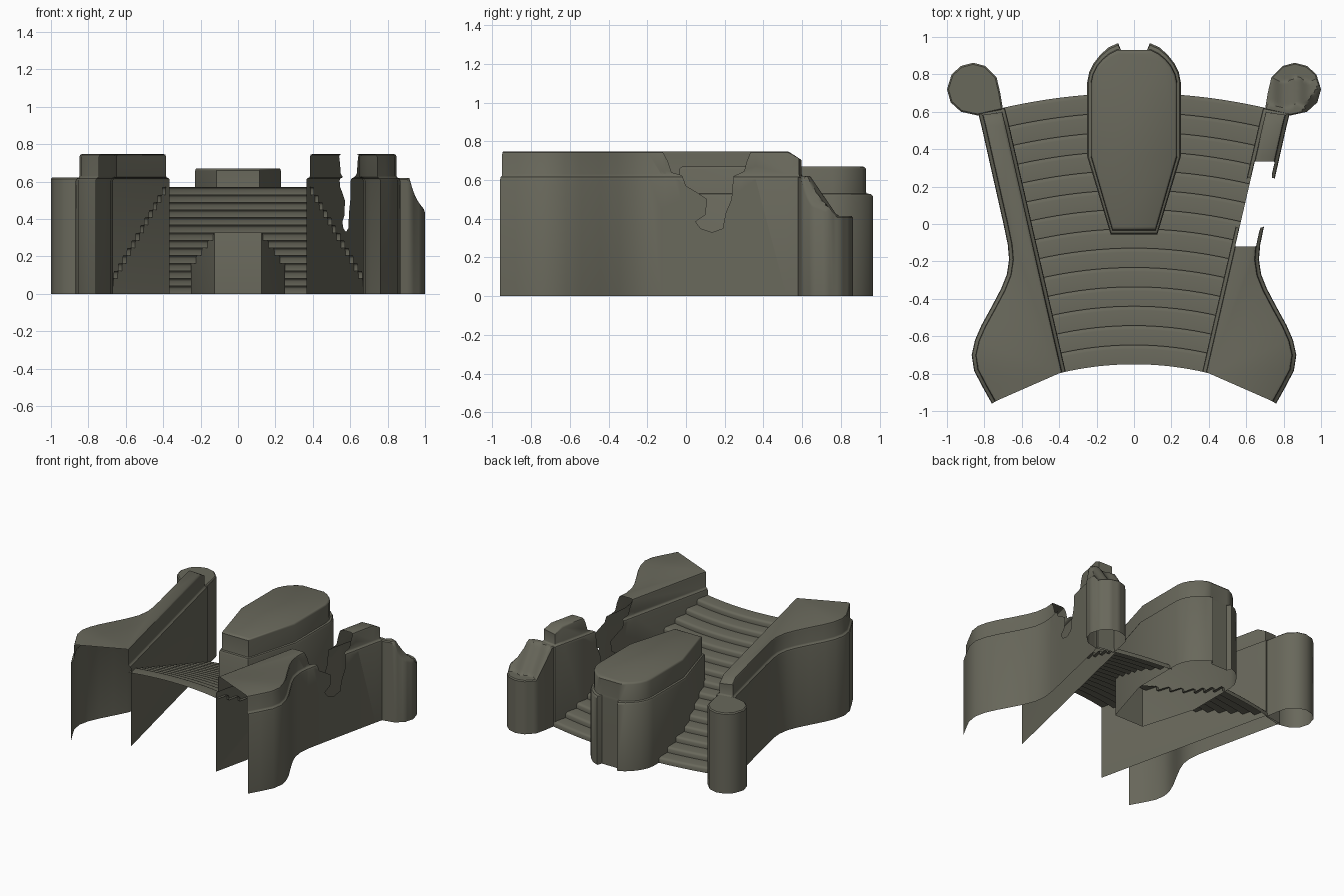
import bpy, bmesh, math
from mathutils import Vector

if "Cube" in bpy.data.objects:
    bpy.data.objects.remove(bpy.data.objects["Cube"])

stone = bpy.data.materials.new("olive grey stone")
stone.diffuse_color = (0.14, 0.138, 0.105, 1)
stone.use_nodes = True
stone.node_tree.nodes["Principled BSDF"].inputs["Base Color"].default_value = stone.diffuse_color


def make(name, bm, normals=True):
    if normals:
        bmesh.ops.recalc_face_normals(bm, faces=bm.faces)
    me = bpy.data.meshes.new(name)
    bm.to_mesh(me)
    bm.free()
    me.materials.append(stone)
    ob = bpy.data.objects.new(name, me)
    bpy.context.collection.objects.link(ob)
    return ob


def smooth(ob, angle=38):
    for p in ob.data.polygons:
        p.use_smooth = True
    ob.data.set_sharp_from_angle(angle=math.radians(angle))


def loft(rings):
    """Closed rings of 3D points joined by quads, returns bmesh and rings of verts."""
    bm = bmesh.new()
    vs = [[bm.verts.new(p) for p in r] for r in rings]
    n = len(vs[0])
    for a, b in zip(vs, vs[1:]):
        for i in range(n):
            j = (i + 1) % n
            bm.faces.new((a[i], a[j], b[j], b[i]))
    return bm, vs


def inset(path, d):
    """Move an open path sideways by d (mitred)."""
    out = []
    P = [Vector(p) for p in path]
    for i, p in enumerate(P):
        ds = []
        if i > 0:
            ds.append((p - P[i - 1]).normalized())
        if i < len(P) - 1:
            ds.append((P[i + 1] - p).normalized())
        ns = [Vector((-t.y, t.x)) for t in ds]
        m = sum(ns, Vector((0, 0))).normalized()
        out.append(p + m * d / max(0.5, m.dot(ns[0])))
    return out


def inside(y, z, poly):
    hit = False
    for (y0, z0), (y1, z1) in zip(poly, poly[1:] + poly[:1]):
        if (z0 > z) != (z1 > z) and y < y0 + (z - z0) / (z1 - z0) * (y1 - y0):
            hit = not hit
    return hit


def slice_mesh(bm, y, z, ny, nz, lo=-9, hi=9):
    faces = [f for f in bm.faces if lo < f.calc_center_median().y < hi]
    geom = list({e for f in faces for e in list(f.edges) + list(f.verts)}) + faces
    bmesh.ops.bisect_plane(bm, geom=geom, dist=1e-5, plane_co=(0, y, z),
                           plane_no=Vector((0, ny, nz)).normalized())


# Flanking walls: hollow, open at the front and below
WALL = [(.76, -.96), (.805, -.88), (.855, -.785), (.868, -.70), (.85, -.62),
        (.815, -.54), (.76, -.44), (.71, -.345), (.68, -.27), (.668, -.19),
        (.675, -.11), (.70, .01), (.815, .52), (.835, .60),
        (.69, .62), (.668, .53), (.365, -.79)]
PROF = [(0, 0), (0, .605), (.004, .616), (.016, .622), (.02, .63),
        (.02, .732), (.024, .743), (.035, .748)]
# Ragged breach through the right wall (y, z)
BREACH = [(-.12, .85), (-.12, .745), (-.095, .70), (-.075, .64), (-.02, .624),
          (0, .57), (.05, .54), (.11, .50), (.10, .42), (.05, .385), (.075, .35),
          (.135, .33), (.19, .35), (.205, .43), (.235, .5), (.245, .62),
          (.30, .645), (.315, .70), (.34, .76), (.34, .85)]


def wall(name, sx, breach=None):
    rings = []
    for d, z in PROF:
        rings.append([(sx * p.x, p.y, min(z, .75 - .7 * max(0, p.y - .53)))
                      for p in inset(WALL, d)])
    bm, vs = loft(rings)
    n = len(WALL)
    ends = [f for f in bm.faces
            if all(any(v in (r[0], r[n - 1]) for r in vs) for v in f.verts)]
    cap = bm.faces.new(vs[-1])
    bmesh.ops.recalc_face_normals(bm, faces=bm.faces)
    bmesh.ops.delete(bm, geom=ends, context='FACES')
    bmesh.ops.triangulate(bm, faces=[cap])
    if breach:
        slice_mesh(bm, -.13, 0, 1, 0)
        slice_mesh(bm, .36, 0, 1, 0)
        for (y0, z0), (y1, z1) in zip(breach, breach[1:]):
            slice_mesh(bm, y0, z0, z0 - z1, y1 - y0, -.13, .36)
        dead = []
        for f in bm.faces:
            c = f.calc_center_median()
            if inside(c.y, c.z, breach):
                dead.append(f)
        bmesh.ops.delete(bm, geom=dead, context='FACES')
    smooth(make(name, bm, normals=False))


wall("left_wall", -1)
wall("right_broken_wall", 1, BREACH)

# Round end towers blending into the walls, the right one crumbled
TOWER = [(.835, .58), (.70, .61), (.715, .70), (.735, .785), (.795, .845), (.86, .862),
         (.925, .845), (.975, .80), (1.0, .72), (.98, .65), (.925, .60)]


def tower(name, sx, sub, fracs, height):
    plan = []
    for a, b in zip(TOWER, TOWER[1:] + TOWER[:1]):
        plan += [(a[0] + (b[0] - a[0]) * k / sub, a[1] + (b[1] - a[1]) * k / sub)
                 for k in range(sub)]
    rings = [[(sx * x, y, 0) for x, y in plan]]
    for t in fracs:
        ring_xy = [(.86 + (x - .86) * t, .72 + (y - .72) * t) for x, y in plan]
        rings.append([(sx * x, y, height(x, y) - (.008 if t == 1 else 0))
                      for x, y in ring_xy])
    bm, vs = loft(rings)
    c = bm.verts.new((sx * .86, .72, height(.86, .72)))
    n = len(plan)
    for i in range(n):
        bm.faces.new((vs[-1][i], vs[-1][(i + 1) % n], c))
    smooth(make(name, bm))


def rubble(x, y):
    w = .012 * math.sin(45 * x)
    s = min((.77 + w - y) / .14, (1.0 + w - x) / .08)
    return .415 + .205 * max(0, min(1, s))


tower("left_tower", -1, 1, (1, .94), lambda x, y: .622)
tower("right_broken_tower", 1, 4, (1, .95, .86, .77, .68, .59, .5, .4, .3, .2, .1),
      rubble)

# Central platform: lower and upper half outlines, mirrored
LOW = [(.125, -.055), (.25, .36), (.25, .76), (.24, .81), (.215, .86),
       (.18, .905), (.135, .945), (.085, .967), (.07, .93)]
UPP = [(.115, -.033), (.229, .363), (.229, .755), (.219, .80), (.197, .845),
       (.167, .88), (.13, .91), (.09, .93), (.07, .929)]


def ring(t, z, s=1.0):
    h = [(a[0] + (b[0] - a[0]) * t, a[1] + (b[1] - a[1]) * t)
         for a, b in zip(LOW, UPP)]
    h = [(x * s, .45 + (y - .45) * s) for x, y in h]
    return [(x, y, z) for x, y in h] + [(-x, y, z) for x, y in reversed(h)]


bm, vs = loft([ring(0, 0), ring(0, .515), ring(.3, .527), ring(.9, .531),
               ring(1, .54), ring(1, .658), ring(1, .667, .985), ring(1, .671, .96)])
bm.faces.new(vs[-1])
smooth(make("central_platform", bm))

# Curved staircase, rising to the front; a thin sheet open around the platform
CY, R0, STEPS, RISE, TOP, ANG = -2.45, 1.70, 14, .0407, .57, .228
RUN = 1.45 / STEPS


def inner_angle(r):
    y = r + CY
    if y < -.02:
        return 0
    return min(.23, .105 + .317 * (y + .05)) / r


prof = []
for k in range(STEPS):
    r, e, z = R0 + k * RUN, R0 + (k + 1) * RUN, TOP - k * RISE
    prof += [(r, z), (e - .022, z), (e - .007, z - .004), (e, z - .014)]
prof.append((R0 + STEPS * RUN, 0))
bm = bmesh.new()
SEG = 8
for sx in (-1, 1):
    rows = []
    for r, z in prof:
        a0 = inner_angle(r)
        row = []
        for j in range(SEG + 1):
            a = a0 + (ANG - a0) * j / SEG
            row.append(bm.verts.new((sx * r * math.sin(a), CY + r * math.cos(a), z)))
        rows.append(row)
    for a, b in zip(rows, rows[1:]):
        for j in range(SEG):
            q = (a[j], a[j + 1], b[j + 1], b[j])
            bm.faces.new(q if sx < 0 else q[::-1])
bmesh.ops.remove_doubles(bm, verts=bm.verts, dist=.0002)
bm.normal_update()
if sum(f.normal.z for f in bm.faces) < 0:
    bmesh.ops.reverse_faces(bm, faces=bm.faces)
smooth(make("staircase", bm, normals=False), 50)
